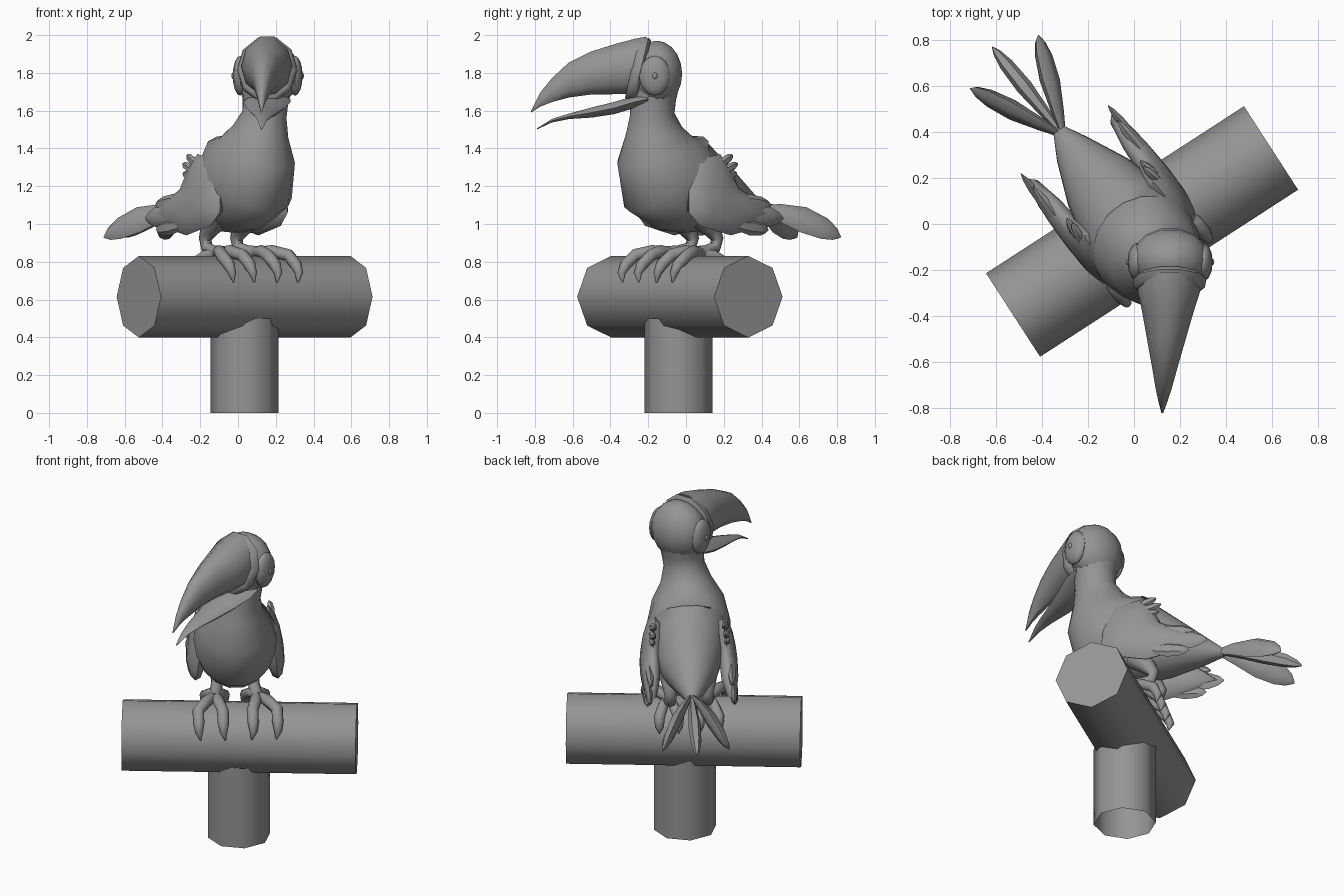
import bpy, bmesh, math
from mathutils import Vector

if "Cube" in bpy.data.objects:
    bpy.data.objects.remove(bpy.data.objects["Cube"])

ANG = math.radians(38)          # heading of the bird's body
SN, CS = math.sin(ANG), math.cos(ANG)
GREY = bpy.data.materials.new("grey")
GREY.diffuse_color = (.3, .3, .3, 1)
GREY.use_nodes = True
GREY.node_tree.nodes["Principled BSDF"].inputs["Base Color"].default_value = GREY.diffuse_color


def W(d, s, z):
    """Body frame (forward, left, up) to world."""
    return Vector((d * SN + s * CS, -d * CS + s * SN, z))


LEFT = Vector((CS, SN, 0))
UP = Vector((0, 0, 1))


def skin(name, rings, sharp=50, caps=True):
    """Join rings of points into a smooth shaded surface."""
    bm = bmesh.new()
    vs = [[bm.verts.new(p) for p in r] for r in rings]
    n = len(vs[0])
    for a, b in zip(vs, vs[1:]):
        for i in range(n):
            j = (i + 1) % n
            bm.faces.new((a[i], a[j], b[j], b[i]))
    if caps:
        bm.faces.new(vs[0][::-1])
        bm.faces.new(vs[-1])
    bmesh.ops.recalc_face_normals(bm, faces=bm.faces)
    me = bpy.data.meshes.new(name)
    bm.to_mesh(me)
    bm.free()
    me.materials.append(GREY)
    me.shade_smooth()
    me.set_sharp_from_angle(angle=math.radians(sharp))
    ob = bpy.data.objects.new(name, me)
    bpy.context.collection.objects.link(ob)
    return ob


def ellipse(c, u, v, n):
    return [c + u * math.cos(2 * math.pi * i / n) + v * math.sin(2 * math.pi * i / n)
            for i in range(n)]


def tube(name, pts, radii, side, n=8, sharp=50, caps=True):
    """Elliptical sections along a path; radii = (along side, across side)."""
    rings = []
    for i, p in enumerate(pts):
        t = (pts[min(i + 1, len(pts) - 1)] - pts[max(i - 1, 0)]).normalized()
        v = t.cross(side).normalized()
        u = v.cross(t)
        rings.append(ellipse(p, u * radii[i][0], v * radii[i][1], n))
    return skin(name, rings, sharp, caps)


def feather(name, a, b, width, thick, side, sag=0.0):
    """Leaf shape from a to b."""
    prof = [(0, .25), (.25, .65), (.55, 1), (.8, .85), (.93, .5), (1, .06)]
    pts = [a.lerp(b, t) + Vector((0, 0, sag * 4 * t * (1 - t))) for t, _ in prof]
    return tube(name, pts, [(width * w, thick * w) for _, w in prof], side, 6, 40)


def ball(name, c, r, seg=14, rng=10):
    rings = []
    for i in range(rng + 1):
        a = math.pi * min(max(i / rng, .02), .98)
        k = math.sin(a)
        rings.append(ellipse(Vector(c) + Vector((0, 0, -r[2] * math.cos(a))),
                             Vector((r[0] * k, 0, 0)), Vector((0, r[1] * k, 0)), seg))
    return skin(name, rings)


# Perch: octagonal log on an open octagonal post
tube("perch_log", [Vector((-.525, -.395, .615)), Vector((.595, .33, .615))],
     [(.216, .216)] * 2, Vector((-.54, .84, 0)))
tube("perch_post", [Vector((.035, -.04, 0)), Vector((.035, -.04, .5))],
     [(.18, .18)] * 2, Vector((1, 0, 0)), caps=False)

# Body and neck in one loft: d, s, z, height radius, side radius
BODY = [(-.53, -.005, 1.065, .022, .025), (-.42, -.01, 1.09, .08, .085),
        (-.24, -.01, 1.13, .17, .165), (-.06, -.012, 1.185, .245, .215),
        (.03, -.018, 1.215, .275, .232), (.115, -.022, 1.265, .298, .238),
        (.185, -.02, 1.385, .222, .205), (.207, -.01, 1.49, .157, .145),
        (.227, 0, 1.58, .12, .117), (.227, .008, 1.66, .122, .122),
        (.222, .012, 1.76, .135, .145)]
tube("body", [W(d, s, z) for d, s, z, _, _ in BODY],
     [(b, a) for *_, a, b in BODY], LEFT, 18)

# Head, turned to face the front
HX = .157
ball("head", (HX, -.155, 1.795), (.17, .138, .175))
for sx in (-1, 1):
    ball("eye", (HX + sx * .145, -.165, 1.785), (.04, .083, .105), 12, 8)
    ball("pupil", (HX + sx * .184, -.165, 1.785), (.008, .014, .017), 8, 6)


# Beak: y, top z, bottom z, half width
def beak(name, secs, tilt=0):
    rings = []
    for y, top, bot, w in secs:
        x = HX + (y + .2) * .055
        h = (top - bot) / 2
        k = max(0, 1 - (-.27 - y) / .2) * tilt if y < -.27 else tilt
        rings.append(ellipse(Vector((x, y, (top + bot) / 2)), Vector((w, 0, 0)),
                             Vector((0, k * h, h)), 10))
    return skin(name, rings)


beak("beak_collar", [(-.225, 1.98, 1.645, .14), (-.24, 1.995, 1.64, .16),
                     (-.275, 1.985, 1.65, .155), (-.29, 1.97, 1.66, .13)], .25)
beak("upper_beak", [(-.24, 2.0, 1.675, .125), (-.29, 1.99, 1.68, .136),
                    (-.38, 1.962, 1.68, .112), (-.5, 1.92, 1.68, .084),
                    (-.62, 1.86, 1.665, .056), (-.71, 1.775, 1.642, .036),
                    (-.77, 1.7, 1.62, .02), (-.82, 1.6, 1.59, .004)], .2)
beak("lower_beak", [(-.2, 1.69, 1.635, .12), (-.28, 1.678, 1.61, .125),
                    (-.38, 1.648, 1.58, .1), (-.5, 1.618, 1.562, .07),
                    (-.62, 1.585, 1.555, .045), (-.71, 1.557, 1.537, .024),
                    (-.79, 1.506, 1.5, .004)])

# Wings: domed shell, long flight feathers, small tufts
OUT = [(.08, 1.34), (.12, 1.26), (.14, 1.17), (.15, 1.06), (.08, .99), (-.12, .94),
       (-.28, .975), (-.44, 1.03), (-.33, 1.12), (-.2, 1.19), (-.15, 1.29), (-.09, 1.37)]
CD, CZ = -.05, 1.14
for sg, label in ((1, "left"), (-1, "right")):
    def wp(d, z, off=0):
        return W(d, -.012 + sg * (.19 + (1.38 - z) * .12 + off), z)
    skin(label + "_wing",
         [[wp(CD + (d - CD) * k, CZ + (z - CZ) * k, o) for d, z in OUT]
          for k, o in ((.6, -.05), (.92, -.03), (1, 0), (.85, .028), (.5, .048), (.15, .055))])
    for a, b, w in (((-.06, 1.06), (-.475, 1.03), .06), ((-.1, 1.0), (-.37, .97), .045),
                    ((-.06, 1.13), (-.4, 1.1), .045)):
        feather(label + "_flight_feather", wp(*a, .018), wp(*b, .008), w, .025, UP)
    for z0, z1, d1 in ((1.3, 1.365, -.17), (1.26, 1.32, -.2), (1.23, 1.27, -.19)):
        feather(label + "_wing_tuft", wp(-.04, z0, .02), wp(d1, z1, .005), .025, .02, UP)

    # Legs and feet gripping the log
    leg = [(-.03, .1, 1.04, .075), (-.1, .105, .97, .05), (-.135, .105, .92, .034),
           (-.12, .105, .875, .033), (-.04, .115, .85, .036), (.03, .125, .85, .034)]
    tube(label + "_leg", [W(d, sg * s - .01, z) for d, s, z, _ in leg],
         [(r, r) for *_, r in leg], LEFT)
    for s1 in (.085, .225):
        m = (.125 + s1) / 2
        toe = [(-.02, .12, .85, .026), (.08, m, .855, .034), (.16, s1, .835, .034),
               (.222, s1, .785, .032), (.25, s1, .74, .022), (.25, s1 - .01, .69, .004)]
        tube(label + "_front_toe", [W(d, sg * s - .01, z) for d, s, z, _ in toe],
             [(r, r) for *_, r in toe], LEFT)
    for s1 in (.06, .17):
        toe = [(.0, .115, .85, .024), (-.08, (.115 + s1) / 2, .835, .03),
               (-.15, s1, .79, .032), (-.175, s1, .735, .024), (-.165, s1, .695, .004)]
        tube(label + "_back_toe", [W(d, sg * s - .01, z) for d, s, z, _ in toe],
             [(r, r) for *_, r in toe], LEFT)

    # Outer tail feathers, tilted like a roof
    feather(label + "_tail_feather", W(-.49, -.005, 1.08), W(-.9, sg * .188 - .01, .93),
            .076, .036, UP - LEFT * sg * .4, .025)

# Middle tail feather
feather("middle_tail_feather", W(-.49, -.005, 1.075), W(-.985, -.012, .93),
        .036, .048, LEFT, .025)
